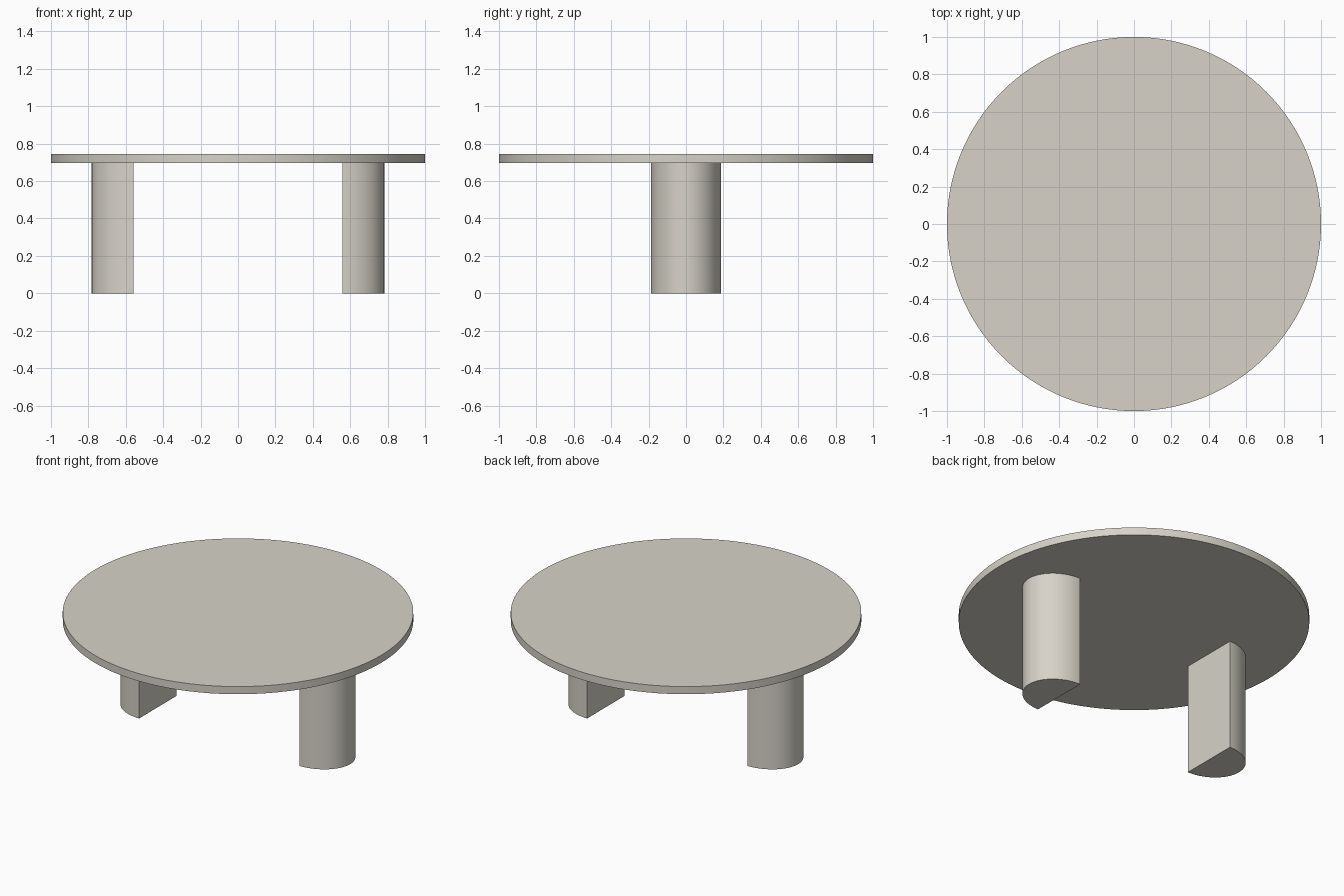
import bpy, bmesh, math

if "Cube" in bpy.data.objects:
    bpy.data.objects.remove(bpy.data.objects["Cube"])

stone = bpy.data.materials.new("warm_stone")
stone.diffuse_color = (0.68, 0.65, 0.58, 1.0)
stone.use_nodes = True
stone.node_tree.nodes["Principled BSDF"].inputs["Base Color"].default_value = stone.diffuse_color


def prism(name, outline, z0, z1):
    """Extrude a closed counter-clockwise outline from z0 to z1."""
    bm = bmesh.new()
    base = bm.faces.new([bm.verts.new((x, y, z0)) for x, y in outline])
    ext = bmesh.ops.extrude_face_region(bm, geom=[base], use_keep_orig=True)
    verts = [g for g in ext["geom"] if isinstance(g, bmesh.types.BMVert)]
    bmesh.ops.translate(bm, verts=verts, vec=(0, 0, z1 - z0))
    bmesh.ops.recalc_face_normals(bm, faces=bm.faces)
    mesh = bpy.data.meshes.new(name)
    bm.to_mesh(mesh)
    bm.free()
    mesh.materials.append(stone)
    obj = bpy.data.objects.new(name, mesh)
    bpy.context.collection.objects.link(obj)
    bpy.ops.object.select_all(action='DESELECT')
    obj.select_set(True)
    bpy.context.view_layer.objects.active = obj
    bpy.ops.object.shade_smooth_by_angle(angle=math.radians(30))
    return obj


# round table top
N = 128
prism("table_top", [(math.cos(2 * math.pi * i / N), math.sin(2 * math.pi * i / N))
                    for i in range(N)], 0.697, 0.745)

# two half-round legs, flat sides facing each other
M = 48
for side, name in ((1, "right_leg"), (-1, "left_leg")):
    arc = [-math.pi / 2 + math.pi * i / M for i in range(M + 1)]
    prism(name, [(side * (0.558 + 0.224 * math.cos(a)), side * 0.187 * math.sin(a))
                 for a in arc], 0.0, 0.697)
